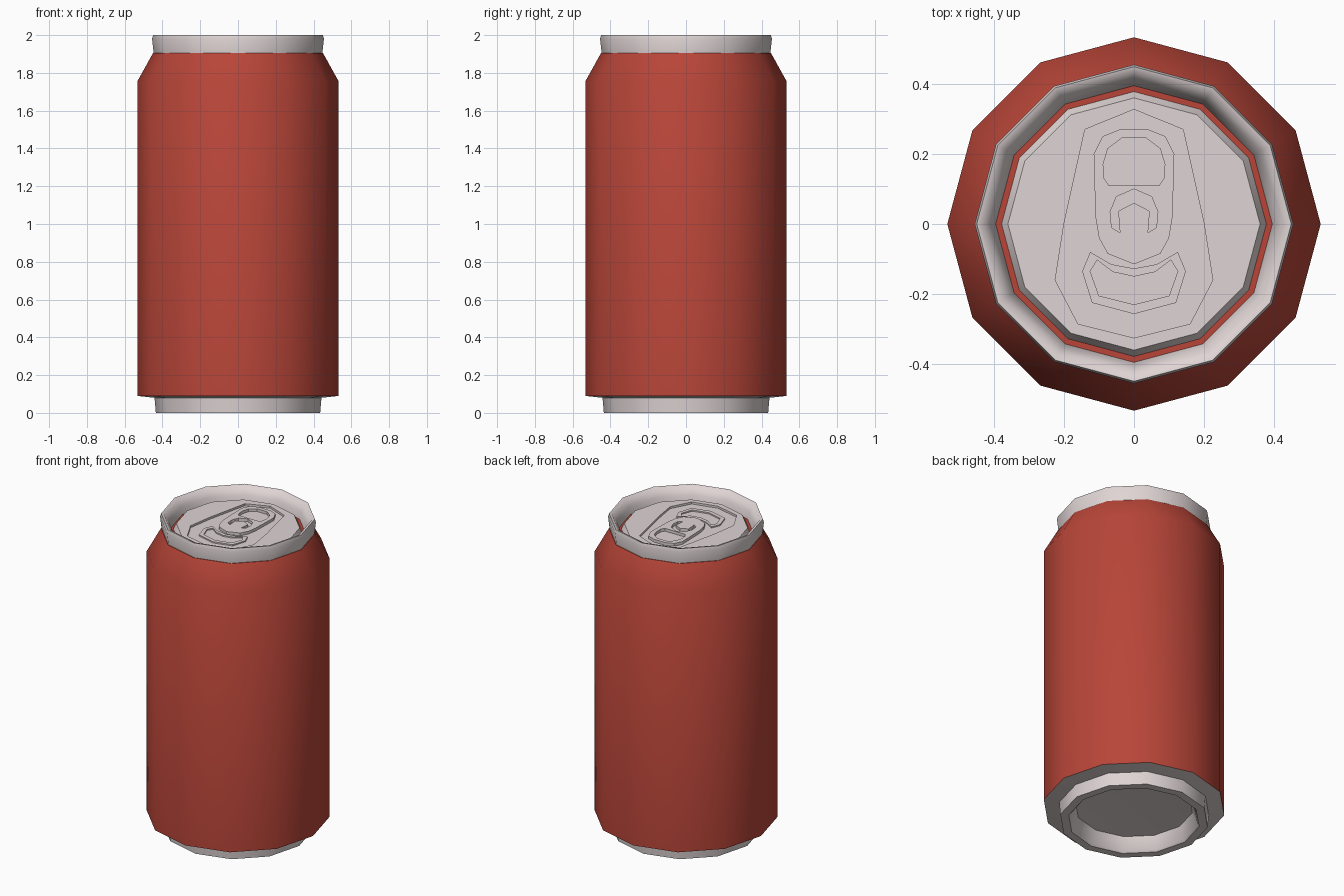
import bpy, bmesh, math

if "Cube" in bpy.data.objects:
    bpy.data.objects.remove(bpy.data.objects["Cube"])

SIDES = 12


def material(name, rgb):
    m = bpy.data.materials.new(name)
    m.diffuse_color = (*rgb, 1)
    m.use_nodes = True
    m.node_tree.nodes["Principled BSDF"].inputs["Base Color"].default_value = m.diffuse_color
    return m


red = material("red_paint", (0.48, 0.06, 0.04))
metal = material("pale_metal", (0.74, 0.66, 0.66))


def finish(ob, mat, angle):
    ob.data.materials.append(mat)
    bpy.ops.object.select_all(action='DESELECT')
    bpy.context.view_layer.objects.active = ob
    ob.select_set(True)
    if ob.type == 'CURVE':
        bpy.ops.object.convert(target='MESH')
        ob = bpy.context.object
    bpy.ops.object.shade_smooth_by_angle(angle=math.radians(angle))
    return ob


def ring_point(r, i):
    a = 2 * math.pi * i / SIDES
    return (r * math.cos(a), r * math.sin(a))


def revolve(name, profile, mat, angle=35):
    """Twelve-sided lathe; profile runs bottom to top on the outside."""
    bm = bmesh.new()
    rings = []
    for r, z in profile:
        n = SIDES if r > 0 else 1
        rings.append([bm.verts.new((*ring_point(r, i), z)) for i in range(n)])
    for a, b in zip(rings, rings[1:]):
        for i in range(SIDES):
            j = (i + 1) % SIDES
            quad = [a[i % len(a)], a[j % len(a)], b[j % len(b)], b[i % len(b)]]
            bm.faces.new(list(dict.fromkeys(quad)))
    me = bpy.data.meshes.new(name)
    bm.to_mesh(me)
    bm.free()
    ob = bpy.data.objects.new(name, me)
    bpy.context.collection.objects.link(ob)
    return finish(ob, mat, angle)


def mirrored(half):
    """Close a right-hand half outline across x = 0."""
    return half + [(-x, y) for x, y in reversed(half) if x > 0]


def plate(name, loops, z0, z1, mat):
    """Flat plate; loops after the first are holes."""
    cu = bpy.data.curves.new(name, 'CURVE')
    cu.dimensions = '2D'
    cu.fill_mode = 'BOTH'
    cu.extrude = (z1 - z0) / 2
    for loop in loops:
        sp = cu.splines.new('POLY')
        sp.points.add(len(loop) - 1)
        for p, (x, y) in zip(sp.points, loop):
            p.co = (x, y, 0, 1)
        sp.use_cyclic_u = True
    ob = bpy.data.objects.new(name, cu)
    ob.location.z = (z0 + z1) / 2
    bpy.context.collection.objects.link(ob)
    return finish(ob, mat, 20)


# Painted body with shoulder and the narrow ledge inside the rim
revolve("body", [(0.533, 0.09), (0.533, 1.755), (0.45, 1.905), (0.37, 1.905)], red)

# Base: underside, foot ring and hollow dome
revolve("base", [(0, 0.105), (0.345, 0.09), (0.375, 0.01), (0.385, 0.0),
                 (0.435, 0.0), (0.442, 0.08), (0.533, 0.09)], metal)

# Rolled top rim
revolve("top_rim", [(0.446, 1.90), (0.455, 1.98), (0.449, 2.0), (0.432, 1.996),
                    (0.405, 1.95), (0.395, 1.905)], metal, 65)

# Lid: sloped edge, surface with sunken panel, panel floor
panel = mirrored([(0, 0.327), (0.14, 0.27), (0.2, 0.0), (0.225, -0.16),
                  (0.16, -0.285), (0, -0.325)])
revolve("lid_edge", [(0.378, 1.905), (0.36, 1.94)], metal)
plate("lid", [[ring_point(0.36, i) for i in range(SIDES)], panel], 1.925, 1.94, metal)
plate("lid_panel", [panel], 1.915, 1.927, metal)

# Mouth ridge
mouth_outer = mirrored([(0, -0.127), (0.065, -0.115), (0.125, -0.08),
                        (0.148, -0.135), (0.12, -0.225), (0, -0.257)])
mouth_inner = mirrored([(0, -0.15), (0.06, -0.137), (0.105, -0.103),
                        (0.125, -0.135), (0.1, -0.205), (0, -0.23)])
plate("mouth_ridge", [mouth_outer, mouth_inner], 1.92, 1.935, metal)

# Pull tab with finger hole and curved slot
tab = mirrored([(0.04, 0.27), (0.09, 0.25), (0.115, 0.2), (0.11, 0.02),
                (0.1, -0.04), (0.075, -0.085), (0, -0.115)])
finger_hole = mirrored([(0.035, 0.245), (0.075, 0.215), (0.088, 0.17),
                        (0.085, 0.13), (0.072, 0.11)])
slot = mirrored([(0, 0.1), (0.05, 0.078), (0.068, 0.035), (0.064, -0.01),
                 (0.04, -0.025), (0.045, 0.037), (0, 0.06)])
plate("pull_tab", [tab, finger_hole, slot], 1.927, 1.945, metal)
